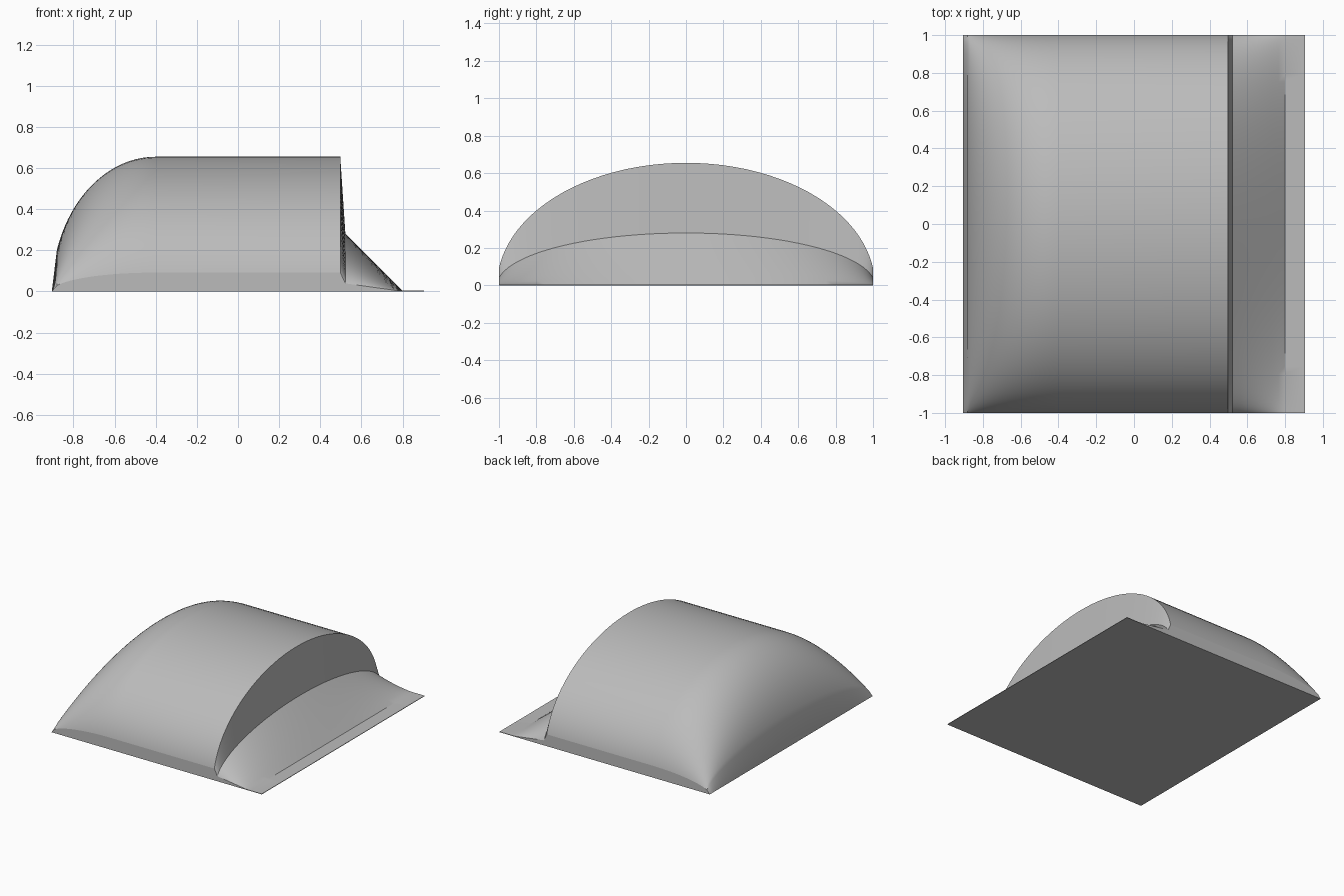
import bpy, bmesh, math

cube = bpy.data.objects.get("Cube")
if cube:
    bpy.data.objects.remove(cube, do_unlink=True)

grey = bpy.data.materials.new("plain grey")
grey.use_nodes = True
colour = (0.5, 0.5, 0.5, 1)
grey.diffuse_color = colour
grey.node_tree.nodes["Principled BSDF"].inputs["Base Color"].default_value = colour

HEIGHT, LIP = 0.655, 0.004
ACROSS = 48

# Crown height along the length: rounded end, level roof, step, ramp, lip
stations = [(-0.905, 0)]
for i in range(21):
    a = math.radians(18 + 72 * i / 20)
    stations.append((-0.4 - 0.505 * math.cos(a), HEIGHT * math.sin(a)))
stations += [(0.497, HEIGHT), (0.522, 0.28)]
stations += [(0.522 + 0.278 * i / 8, 0.28 + (LIP - 0.28) * i / 8) for i in range(1, 9)]
stations.append((0.905, LIP))


def arch(x, crown):
    """Points of one elliptical cross-section, from -y to +y."""
    row = []
    for j in range(ACROSS + 1):
        y = -math.cos(math.pi * j / ACROSS)
        z = crown * math.sqrt(1 - (y / 1.01) ** 2)
        row.append((x, y, LIP if x > 0.79 else z))
    return row


bm = bmesh.new()
rows = [[bm.verts.new(p) for p in arch(x, h)] for x, h in stations]
base = [[bm.verts.new((x, y, 0)) for x, h in stations] for y in (-1, 1)]

# Curved top
for a, b in zip(rows, rows[1:]):
    for j in range(ACROSS):
        bm.faces.new((a[j], b[j], b[j + 1], a[j + 1]))

# Side walls, lip end and underside
sharp = []
for side, j in ((0, 0), (1, ACROSS)):
    low = base[side]
    for i in range(len(rows) - 1):
        quad = (low[i], low[i + 1], rows[i + 1][j], rows[i][j])
        bm.faces.new(quad if side == 0 else quad[::-1])
        sharp.append(bm.edges.get((rows[i][j], rows[i + 1][j])))
bm.faces.new([base[0][-1], base[1][-1]] + rows[-1][::-1])
bm.faces.new(base[0][::-1] + rows[0][1:-1] + base[1])

for edge in sharp:
    edge.smooth = False
bmesh.ops.remove_doubles(bm, verts=bm.verts, dist=0.0005)
bmesh.ops.recalc_face_normals(bm, faces=bm.faces)
for face in bm.faces:
    face.smooth = True
for edge in bm.edges:
    if len(edge.link_faces) == 2 and edge.calc_face_angle() > math.radians(30):
        edge.smooth = False

mesh = bpy.data.meshes.new("domed_block")
bm.to_mesh(mesh)
bm.free()
mesh.materials.append(grey)
block = bpy.data.objects.new("domed_block", mesh)
bpy.context.scene.collection.objects.link(block)
